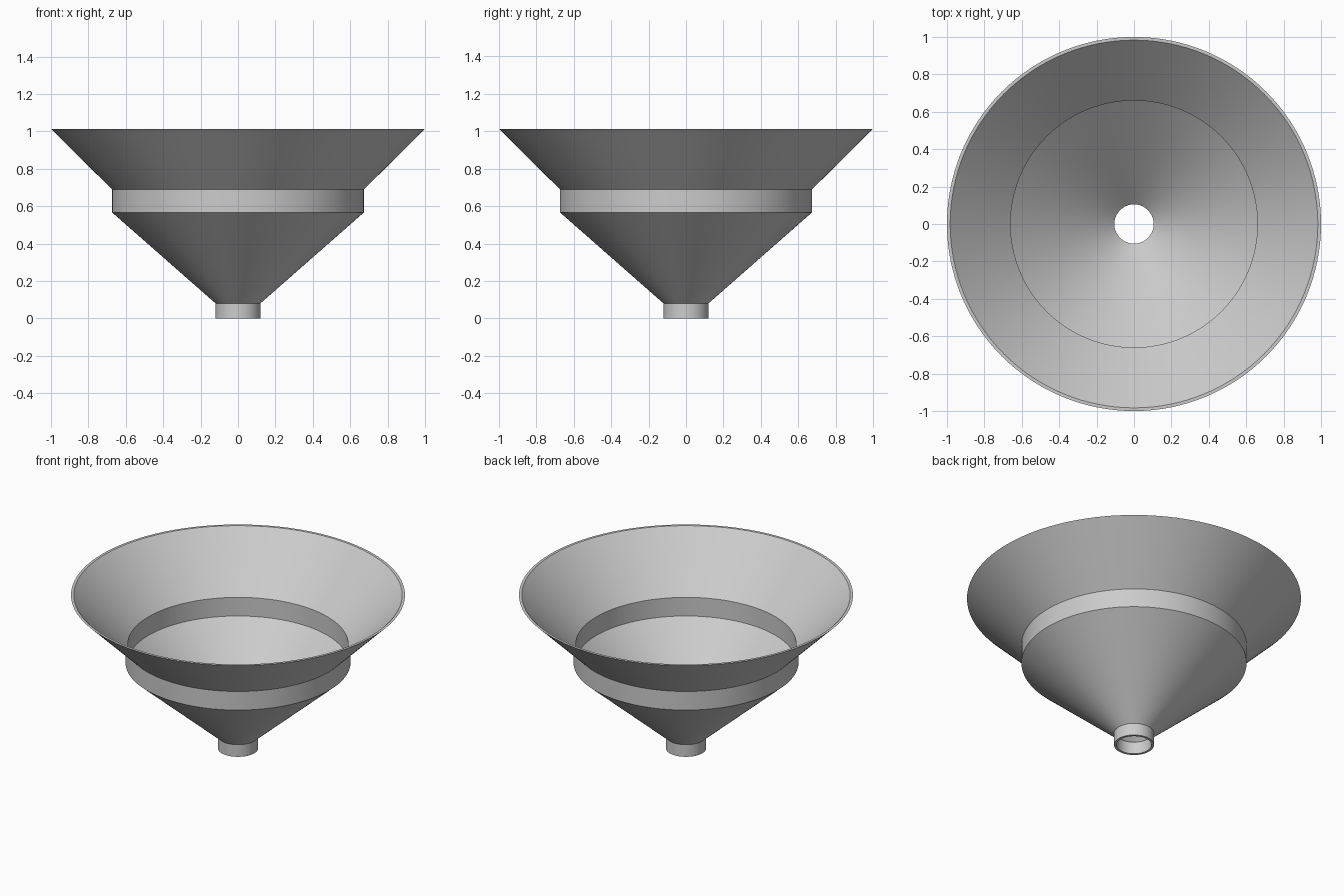
import bpy
import bmesh
import math

SEGMENTS = 128

old = bpy.data.objects.get("Cube")
if old:
    bpy.data.objects.remove(old, do_unlink=True)

# Plain grey material
grey = bpy.data.materials.new("light grey")
grey.use_nodes = True
colour = (0.6, 0.6, 0.6, 1)
grey.diffuse_color = colour
grey.node_tree.nodes["Principled BSDF"].inputs["Base Color"].default_value = colour

# Closed wall section (radius, height): outside going up, then inside going down
outer = [(0.12, 0), (0.12, 0.08), (0.674, 0.567), (0.674, 0.69), (1, 1.013)]
inner = [(0.983, 1.013), (0.66, 0.69), (0.66, 0.567), (0.105, 0.08), (0.105, 0)]
section = outer + inner


def lathe(name, profile):
    """Revolve a closed profile about the z axis."""
    bm = bmesh.new()
    rings = []
    for i in range(SEGMENTS):
        a = math.tau * i / SEGMENTS
        rings.append([bm.verts.new((r * math.cos(a), r * math.sin(a), z))
                      for r, z in profile])
    n = len(profile)
    for i in range(SEGMENTS):
        here, there = rings[i], rings[(i + 1) % SEGMENTS]
        for j in range(n):
            k = (j + 1) % n
            bm.faces.new((here[j], there[j], there[k], here[k]))
    bmesh.ops.recalc_face_normals(bm, faces=bm.faces)
    mesh = bpy.data.meshes.new(name)
    bm.to_mesh(mesh)
    bm.free()
    obj = bpy.data.objects.new(name, mesh)
    bpy.context.collection.objects.link(obj)
    return obj


# Funnel: spout, lower cone, straight band and flared rim
funnel = lathe("funnel", section)
funnel.data.materials.append(grey)
bpy.ops.object.select_all(action="DESELECT")
funnel.select_set(True)
bpy.context.view_layer.objects.active = funnel
bpy.ops.object.shade_smooth_by_angle(angle=math.radians(25))
